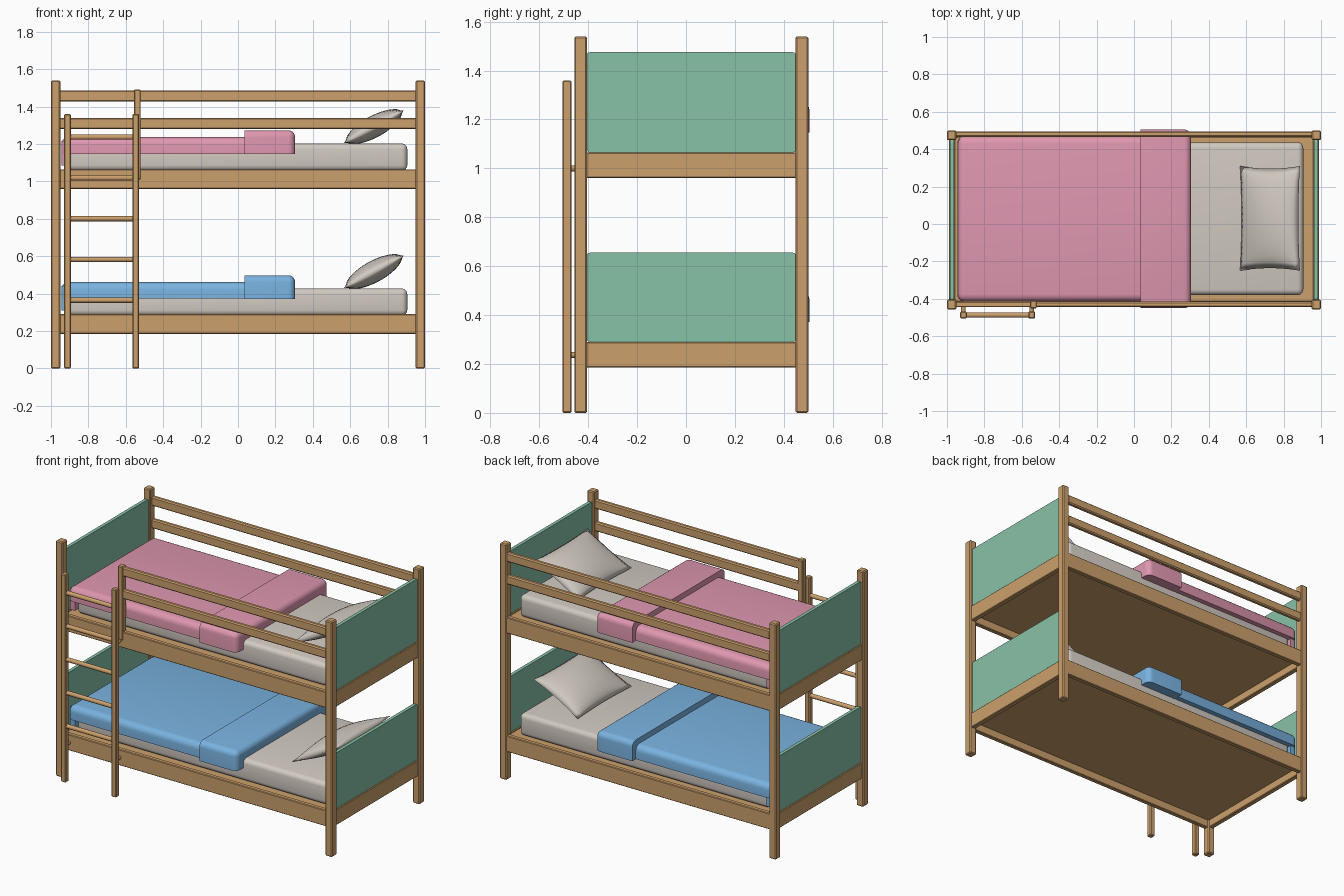
import bpy
import bmesh
import math
from mathutils import Vector

cube = bpy.data.objects.get("Cube")
if cube:
    bpy.data.objects.remove(cube, do_unlink=True)


def material(name, rgb):
    """Flat colour from 0-255 display values, stored as linear."""
    lin = [((c / 255 + 0.055) / 1.055) ** 2.4 for c in rgb] + [1]
    m = bpy.data.materials.new(name)
    m.use_nodes = True
    m.diffuse_color = lin
    m.node_tree.nodes["Principled BSDF"].inputs["Base Color"].default_value = lin
    return m


WOOD = material("warm wood", (204, 160, 108))
GREEN = material("sage green", (136, 194, 167))
PINK = material("rose pink", (223, 151, 176))
BLUE = material("sky blue", (122, 179, 224))
LINEN = material("cream linen", (211, 203, 195))


def finish(bm, name, mat):
    mesh = bpy.data.meshes.new(name)
    bm.to_mesh(mesh)
    bm.free()
    mesh.materials.append(mat)
    ob = bpy.data.objects.new(name, mesh)
    bpy.context.collection.objects.link(ob)
    return ob


def box(name, mat, x, y, z, bevel=0.004, segments=1, rule=None):
    """Box from three (low, high) ranges; rule picks the edges to round."""
    bm = bmesh.new()
    bmesh.ops.create_cube(bm, size=1)
    for v in bm.verts:
        v.co = [r[0] if c < 0 else r[1] for c, r in zip(v.co, (x, y, z))]
    mid = Vector([sum(r) / 2 for r in (x, y, z)])
    edges = [e for e in bm.edges
             if rule is None or rule((e.verts[0].co + e.verts[1].co) / 2 - mid)]
    bmesh.ops.bevel(bm, geom=edges, offset=bevel, segments=segments,
                    profile=0.5, affect='EDGES', clamp_overlap=True)
    return finish(bm, name, mat)


def rod(name, mat, a, b, radius):
    """Round bar between two points."""
    a, b = Vector(a), Vector(b)
    bm = bmesh.new()
    bmesh.ops.create_cone(bm, cap_ends=True, segments=16, radius1=radius,
                          radius2=radius, depth=(b - a).length)
    ob = finish(bm, name, mat)
    ob.location = (a + b) / 2
    ob.rotation_euler = (b - a).to_track_quat('Z', 'Y').to_euler()
    return ob


def pillow(name, x, y, z):
    """Cushion with pulled-out corners, leaning on the head end."""
    bm = bmesh.new()
    bmesh.ops.create_grid(bm, x_segments=16, y_segments=16, size=1)
    for vert in bm.verts:
        u, v, _ = vert.co
        fu, fv = max(0, 1 - u * u), max(0, 1 - v * v)
        vert.co = (0.182 * u * (1 - 0.05 * fv), 0.28 * v * (1 - 0.05 * fu),
                   0.058 * (fu * fv) ** 0.6)
    ob = finish(bm, name, LINEN)
    mirror = ob.modifiers.new("underside", 'MIRROR')
    mirror.use_axis = (False, False, True)
    ob.location = (x, y, z)
    ob.rotation_euler = (0, math.radians(-28.5), 0)
    return ob


soft = []
FRONT, BACK = (-0.445, -0.415), (0.465, 0.495)
POST_F, POST_B = (-0.457, -0.404), (0.448, 0.5)

# Corner posts
for side, sx in (("left", 1), ("right", -1)):
    for end, y in (("front", POST_F), ("back", POST_B)):
        box(f"{end}_{side}_post", WOOD, sorted((sx * 0.95, sx)), y, (0, 1.54), 0.006)

# The two bunks: frame, end panels and bedding
for level, base, panel_top, colour in (("lower", 0.185, 0.655, BLUE),
                                       ("upper", 0.96, 1.475, PINK)):
    top = base + 0.105
    for end, y in (("front", FRONT), ("back", BACK)):
        box(f"{level}_{end}_side_rail", WOOD, (-0.955, 0.955), y, (base, top))
    for side, sx in (("left", 1), ("right", -1)):
        box(f"{level}_{side}_end_rail", WOOD, sorted((sx * 0.957, sx * 0.99)),
            (-0.41, 0.455), (base, top))
        box(f"{level}_{side}_panel", GREEN, sorted((sx * 0.962, sx * 0.984)),
            (-0.408, 0.452), (top, panel_top), 0.015, 3,
            lambda c: abs(c.x) < 0.001 and abs(c.y) > 0.1)
    box(f"{level}_bed_base", WOOD, (-0.96, 0.96), (-0.416, 0.466),
        (base + 0.05, top - 0.008))

    soft.append(box(f"{level}_mattress", LINEN, (-0.905, 0.905), (-0.38, 0.437),
                    (top - 0.008, top + 0.138), 0.03, 4))
    # Blanket with its foot flap and turned-back fold
    soft.append(box(f"{level}_blanket", colour, (-0.945, 0.28), (-0.415, 0.47),
                    (top + 0.083, top + 0.172), 0.04, 5,
                    lambda c: c.x < 0.3 and (c.z > 0.01 or
                                             (c.x < -0.3 and abs(c.z) < 0.001))))
    soft.append(box(f"{level}_blanket_foot_flap", colour, (-0.945, -0.9),
                    (-0.4, 0.455), (top + 0.02, top + 0.15), 0.02, 4,
                    lambda c: c.x < -0.01 and abs(c.y) > 0.1))
    soft.append(box(f"{level}_blanket_fold", colour, (0.035, 0.305),
                    (-0.45, 0.505), (top + 0.082, top + 0.208), 0.036, 5,
                    lambda c: c.x > -0.05 and (c.z > 0.01 or c.x > 0.05)
                    and c.z > -0.01))
    soft.append(pillow(f"{level}_pillow", 0.727, 0.03, top + 0.228))

# Guard rails, with a short post where the ladder opening begins
for name, z in (("low", (1.28, 1.34)), ("high", (1.427, 1.487))):
    box(f"back_{name}_guard_rail", WOOD, (-0.955, 0.955), BACK, z, 0.007)
    box(f"front_{name}_guard_rail", WOOD, (-0.54, 0.955), FRONT, z, 0.007)
box("guard_post", WOOD, (-0.556, -0.52), (-0.451, -0.41), (1.01, 1.492), 0.005)

# Ladder: uprights, spacers to the side rails, and rungs
for side, x in (("left", -0.547), ("right", -0.912)):
    box(f"ladder_{side}_upright", WOOD, (x - 0.018, x + 0.018),
        (-0.505, -0.468), (0, 1.36), 0.005)
    for level, z in (("lower", 0.237), ("upper", 1.0)):
        rod(f"ladder_{side}_{level}_spacer", WOOD, (x, -0.475, z), (x, -0.44, z), 0.012)
for i in range(5):
    z = 0.365 + 0.218 * i
    soft.append(rod(f"ladder_rung_{i + 1}", WOOD, (-0.91, -0.487, z),
                    (-0.55, -0.487, z), 0.014))

# Smooth the bedding and round bars
bpy.ops.object.select_all(action='DESELECT')
for ob in soft:
    ob.select_set(True)
bpy.context.view_layer.objects.active = soft[0]
bpy.ops.object.shade_smooth_by_angle(angle=math.radians(35))
